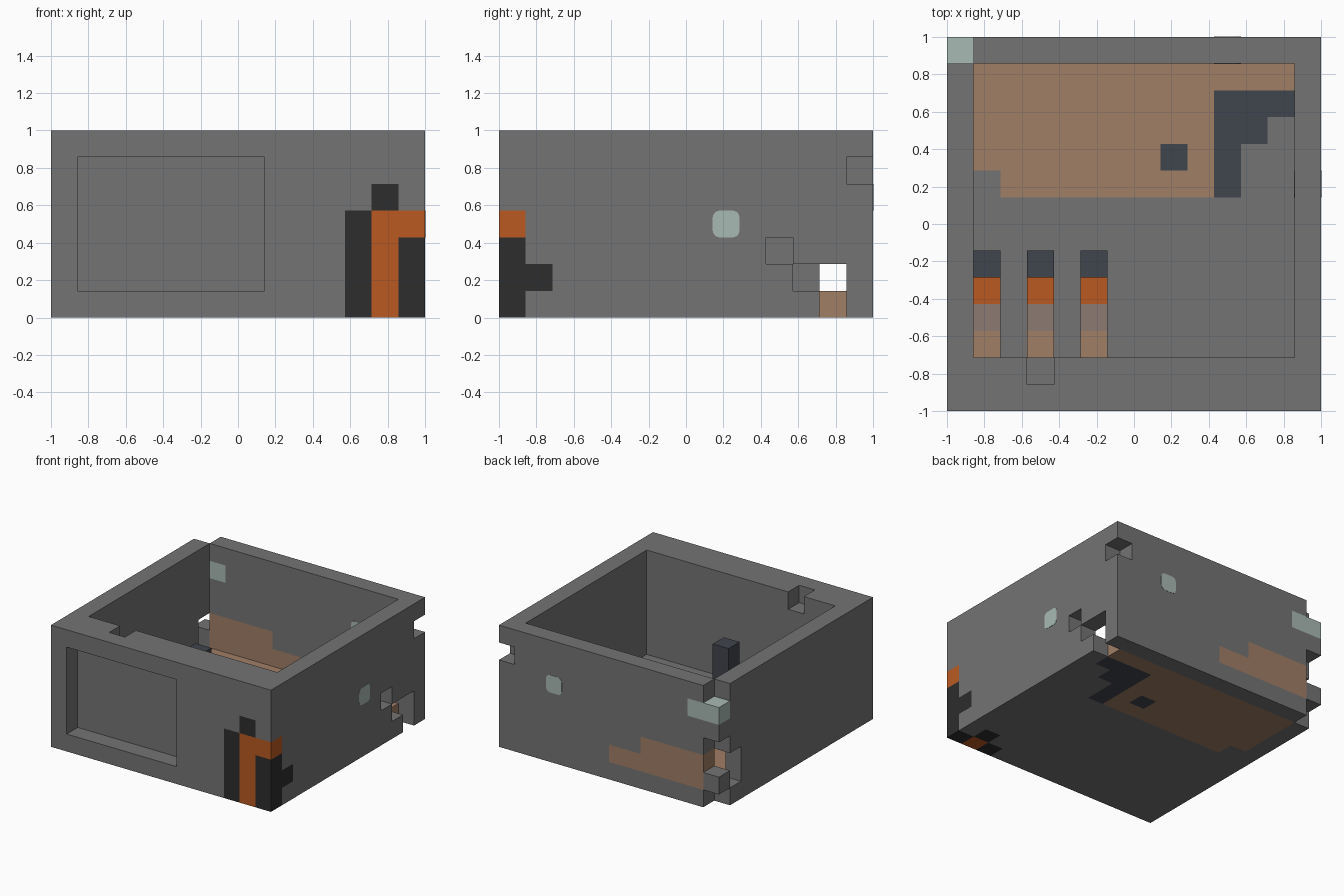
import bpy, bmesh, math
from mathutils import Vector, Matrix

if "Cube" in bpy.data.objects:
    bpy.data.objects.remove(bpy.data.objects["Cube"])

N = 14            # blocks along each side
U = 2 / N         # block size
COLOURS = {
    "stone grey": (.174, .174, .174),
    "black": (.026, .026, .026),
    "orange": (.491, .102, .016),
    "pale green": (.397, .491, .456),
    "brown": (.352, .209, .133),
    "slate": (.051, .058, .074),
    "taupe": (.266, .195, .168),
}
NAMES = list(COLOURS)
MATS = []
for name, rgb in COLOURS.items():
    m = bpy.data.materials.new(name)
    m.use_nodes = True
    m.diffuse_color = (*rgb, 1)
    m.node_tree.nodes["Principled BSDF"].inputs["Base Color"].default_value = (*rgb, 1)
    MATS.append(m)


def box(x, y, z):
    """Block cells in the given half-open ranges; a single number means one cell."""
    rx, ry, rz = (range(*r) if isinstance(r, tuple) else (r,) for r in (x, y, z))
    return {(i, j, k) for i in rx for j in ry for k in rz}


def paint(part, colour, *cells):
    for c in set().union(*cells):
        if c in part:
            part[c] = colour


def new_part(cells):
    return dict.fromkeys(cells, "stone grey")


def point(p):
    return Vector((p[0] * U - 1, p[1] * U - 1, p[2] * U))


# Floor: brown boards with slate patches
floor = new_part(box((1, 13), (2, 13), 0))
paint(floor, "brown", box((1, 10), (8, 13), 0), box((10, 13), 12, 0))
paint(floor, "slate", box(10, (8, 12), 0), box(11, (10, 12), 0), box(12, 11, 0), box(8, 9, 0))
paint(floor, "stone grey", box(1, 8, 0))

# Front wall: double thickness with a sunken panel and a chipped top
front = new_part(box((0, N), (0, 2), (0, 7)) - box((1, 8), 0, (1, 6)) - box(3, 1, 6))
paint(front, "black", box(11, 0, (0, 4)), box(13, 0, (0, 3)), box(12, 0, 4),
      box(13, 1, 1), box(12, 1, 0))
paint(front, "orange", box(12, 0, (0, 4)), box(13, 0, 3))

# Back wall: broken corners, brown patch, pale corner block
back = new_part(box((0, N), 13, (0, 7)) - box(13, 13, 5) - box(0, 13, 6)
                - box(0, 13, (2, 4)) - box(0, 13, 0))
paint(back, "brown", box((1, 7), 13, 1), box((1, 5), 13, 2))
paint(back, "pale green", box((0, 2), 13, 5))

# Side walls with holes
left = new_part(box(13, (2, 13), (0, 7)) - box(13, 12, (0, 2)) - box(13, 11, 1) - box(13, 10, 2))
right = new_part(box(0, (2, 13), (0, 7)) - box(0, 12, (1, 3)))

parts = {"floor": floor, "front_wall": front, "back_wall": back,
         "left_wall": left, "right_wall": right}

# Three stepped rows inside, each with a slate post at its rear
for n, (x, top) in enumerate(((1, 3), (3, 4), (5, 5))):
    row = new_part(box(x, (2, 5), 1) | box(x, 5, (1, top)))
    for y, colour in enumerate(("brown", "taupe", "orange", "slate"), 2):
        paint(row, colour, box(x, y, (1, top)))
    parts[f"post_row_{n + 1}"] = row

filled = set().union(*parts.values())


def build(name, part):
    """Skin the open sides of the part's blocks, then merge flat areas."""
    bm = bmesh.new()
    verts = {}
    for cell, colour in part.items():
        for axis in range(3):
            for side in (0, 1):
                near = list(cell)
                near[axis] += 2 * side - 1
                if tuple(near) in filled:
                    continue
                a, b = (axis + 1) % 3, (axis + 2) % 3
                ring = []
                for da, db in ((0, 0), (1, 0), (1, 1), (0, 1)):
                    p = list(cell)
                    p[axis] += side
                    p[a] += da
                    p[b] += db
                    p = tuple(p)
                    if p not in verts:
                        verts[p] = bm.verts.new(point(p))
                    ring.append(verts[p])
                f = bm.faces.new(ring if side else ring[::-1])
                f.material_index = NAMES.index(colour)
    bmesh.ops.dissolve_limit(bm, angle_limit=math.radians(1), verts=bm.verts,
                             edges=bm.edges, delimit={'MATERIAL'})
    finish(name, bm)


def finish(name, bm):
    me = bpy.data.meshes.new(name)
    bm.to_mesh(me)
    bm.free()
    for m in MATS:
        me.materials.append(m)
    ob = bpy.data.objects.new(name, me)
    bpy.context.collection.objects.link(ob)


def rounded_plate(name, centre, rotation):
    """Thin pale window with rounded corners, facing the rotated z axis."""
    bm = bmesh.new()
    bmesh.ops.create_cube(bm, size=1, matrix=Matrix.Diagonal((U, U, .004, 1)))
    corners = [e for e in bm.edges if abs((e.verts[0].co - e.verts[1].co).z) > .001]
    bmesh.ops.bevel(bm, geom=corners, offset=.035, segments=3, profile=.5, affect='EDGES')
    bm.transform(Matrix.Translation(point(centre)) @ rotation)
    for f in bm.faces:
        f.material_index = NAMES.index("pale green")
    finish(name, bm)


for name, part in parts.items():
    build(name, part)

# Pale windows on both faces of the left and back walls
for label, d in (("inner", 13), ("outer", 14)):
    rounded_plate(f"left_window_{label}", (d, 8.5, 3.5), Matrix.Rotation(math.pi / 2, 4, 'Y'))
    rounded_plate(f"back_window_{label}", (10.5, d, 4.5), Matrix.Rotation(math.pi / 2, 4, 'X'))
